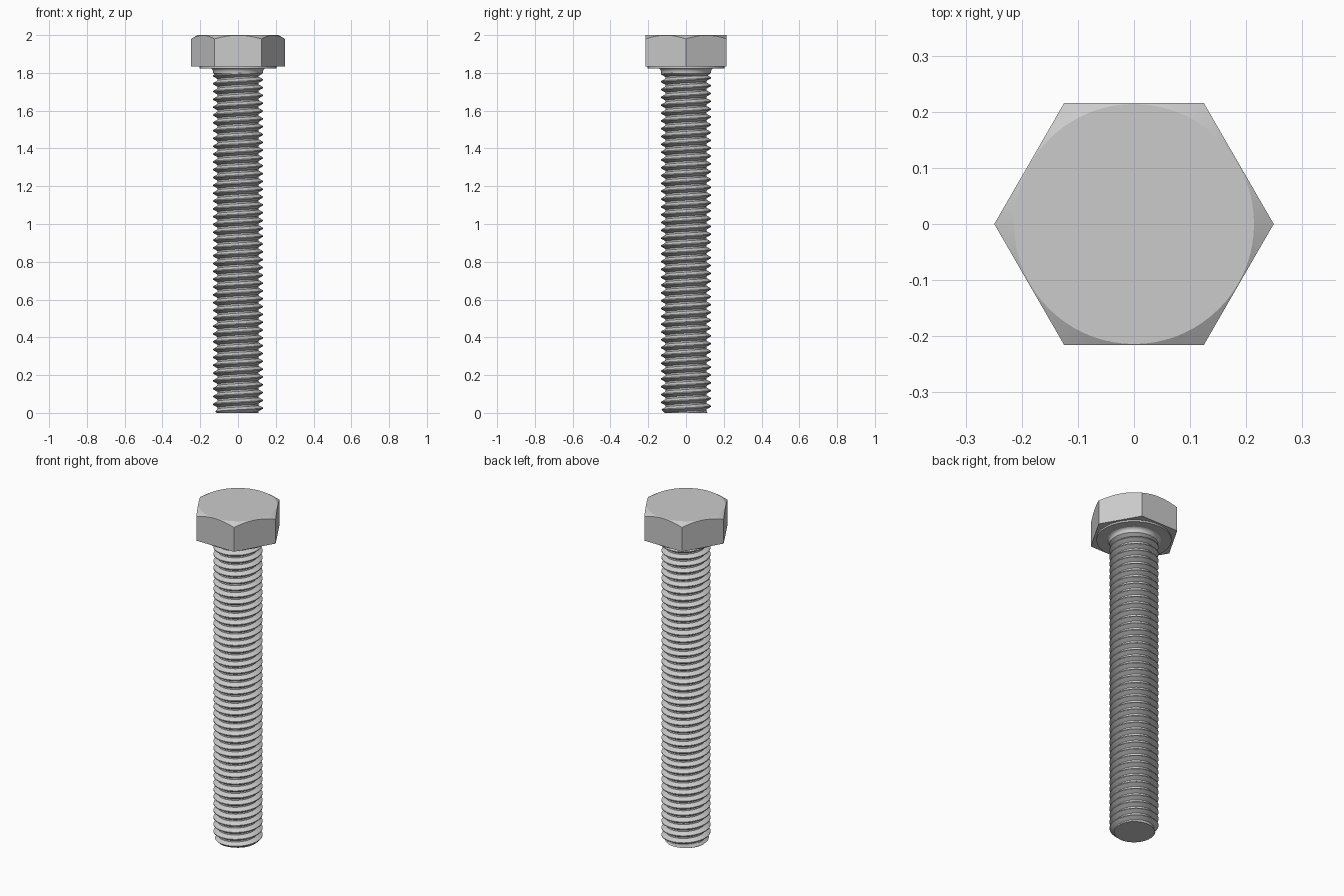
import bpy, bmesh, math

if "Cube" in bpy.data.objects:
    bpy.data.objects.remove(bpy.data.objects["Cube"])

N = 72                       # segments around
PITCH = 0.0414
MAJOR, MINOR = 0.1325, 0.108
APOTHEM = 0.2156             # half width across the head flats
HEAD_LOW, HEAD_TOP, HEX_LOW = 1.824, 2.0, 1.834
THREAD_TOP = 1.80


def loft(name, rings):
    """Skin a stack of rings (N points each, bottom to top) and cap the ends."""
    bm = bmesh.new()
    rows = [[bm.verts.new(p) for p in ring] for ring in rings]
    for a, b in zip(rows, rows[1:]):
        for i in range(N):
            j = (i + 1) % N
            bm.faces.new((a[i], a[j], b[j], b[i]))
    bmesh.ops.remove_doubles(bm, verts=bm.verts, dist=1e-5)
    bmesh.ops.holes_fill(bm, edges=[e for e in bm.edges if e.is_boundary], sides=0)
    bmesh.ops.recalc_face_normals(bm, faces=bm.faces)
    mesh = bpy.data.meshes.new(name)
    bm.to_mesh(mesh)
    bm.free()
    ob = bpy.data.objects.new(name, mesh)
    bpy.context.collection.objects.link(ob)
    bpy.ops.object.select_all(action='DESELECT')
    ob.select_set(True)
    bpy.context.view_layer.objects.active = ob
    bpy.ops.object.shade_smooth_by_angle(angle=math.radians(25))
    return ob


def ring(radius, height):
    """Ring whose radius and height are functions of the angle."""
    pts = []
    for i in range(N):
        t = math.tau * i / N
        pts.append((radius(t) * math.cos(t), radius(t) * math.sin(t), height(t)))
    return pts


def circle(r, z):
    return ring(lambda t: r, lambda t: z)


def hex_radius(t):
    return APOTHEM / math.cos((t % (math.pi / 3)) - math.pi / 6)


# Threaded shank: V profile swept along a right-handed helix, chamfered tip
KEYS = [(0.0, MINOR), (0.20, MINOR), (0.54, MAJOR), (0.66, MAJOR), (1.0, MINOR)]


def thread_radius(z, t):
    u = (z / PITCH - t / math.tau) % 1.0
    for (u0, r0), (u1, r1) in zip(KEYS, KEYS[1:]):
        if u <= u1:
            r = r0 + (r1 - r0) * (u - u0) / (u1 - u0)
            break
    return min(r, 0.113 + z)


def thread_ring(turn, u):
    def height(t):
        return min(max((turn + u + t / math.tau) * PITCH, 0.0), THREAD_TOP)
    return ring(lambda t: thread_radius(height(t), t), height)


turns = int(THREAD_TOP / PITCH) + 2
# the helix steps by one turn at the seam, so rows are joined with an offset
bm = bmesh.new()
steps = [(k, u) for k in range(-2, turns) for u, _ in KEYS[:-1]]
rows = [[bm.verts.new(p) for p in thread_ring(k, u)] for k, u in steps]
S = len(KEYS) - 1
for a in range(len(rows) - 1):
    for i in range(N):
        if i < N - 1:
            nxt = (rows[a][i + 1], rows[a + 1][i + 1])
        elif a + S + 1 < len(rows):
            nxt = (rows[a + S][0], rows[a + S + 1][0])
        else:
            continue
        bm.faces.new((rows[a][i], nxt[0], nxt[1], rows[a + 1][i]))
bmesh.ops.remove_doubles(bm, verts=bm.verts, dist=1e-5)
bmesh.ops.dissolve_degenerate(bm, edges=bm.edges, dist=1e-6)
bmesh.ops.holes_fill(bm, edges=[e for e in bm.edges if e.is_boundary], sides=0)
bmesh.ops.recalc_face_normals(bm, faces=bm.faces)
mesh = bpy.data.meshes.new("threaded_shank")
bm.to_mesh(mesh)
bm.free()
shank = bpy.data.objects.new("threaded_shank", mesh)
bpy.context.collection.objects.link(shank)
bpy.ops.object.select_all(action='DESELECT')
shank.select_set(True)
bpy.context.view_layer.objects.active = shank
bpy.ops.object.shade_smooth_by_angle(angle=math.radians(25))

# Neck: thread run-out and fillet under the head
loft("neck", [circle(r, z) for r, z in [
    (0.107, 1.782), (0.131, 1.798), (0.132, 1.808), (0.135, 1.816),
    (0.141, 1.822), (0.149, 1.825)]])

# Washer face under the head
loft("washer_face", [circle(0.203, HEAD_LOW), circle(0.203, HEX_LOW + 0.002)])

# Hexagonal head with a conical chamfer on its top corners
loft("hex_head", [
    ring(hex_radius, lambda t: HEX_LOW),
    ring(hex_radius, lambda t: HEAD_TOP - 0.001
         - (hex_radius(t) - APOTHEM) * math.tan(math.radians(30))),
    circle(APOTHEM - 0.0017, HEAD_TOP)])
